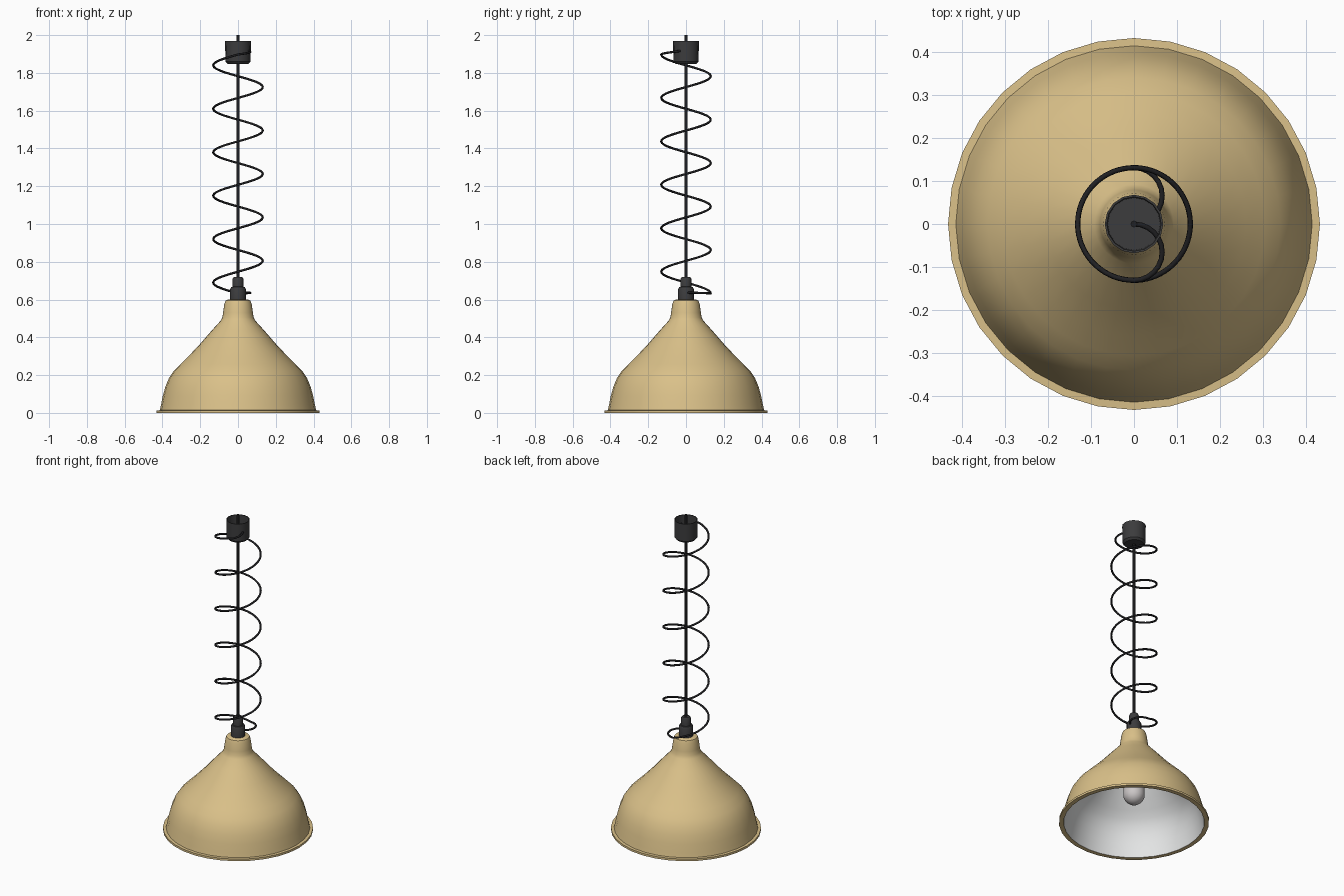
import bpy, bmesh, math

if "Cube" in bpy.data.objects:
    bpy.data.objects.remove(bpy.data.objects["Cube"])


def material(name, rgb):
    m = bpy.data.materials.new(name)
    m.diffuse_color = (*rgb, 1)
    m.use_nodes = True
    m.node_tree.nodes["Principled BSDF"].inputs["Base Color"].default_value = m.diffuse_color
    return m


TAN = material("tan enamel", (0.70, 0.53, 0.25))
WHITE = material("white lining", (0.85, 0.86, 0.86))
GREY = material("dark grey plastic", (0.045, 0.045, 0.047))
BLACK = material("black cable", (0.014, 0.014, 0.016))
GLASS = material("bulb glass", (0.60, 0.57, 0.57))


def lathe(name, profile, sides, mats, inner_from=None, angle=40):
    """Spin (radius, z) points round z; segments from inner_from on use slot 1."""
    bm = bmesh.new()
    rings = []
    for r, z in profile:
        if r == 0:
            rings.append([bm.verts.new((0, 0, z))] * sides)
        else:
            rings.append([bm.verts.new((r * math.cos(2 * math.pi * i / sides),
                                        r * math.sin(2 * math.pi * i / sides), z))
                          for i in range(sides)])
    for k in range(len(rings) - 1):
        a, b = rings[k], rings[k + 1]
        for i in range(sides):
            j = (i + 1) % sides
            f = bm.faces.new(list(dict.fromkeys((a[i], a[j], b[j], b[i]))))
            f.material_index = int(inner_from is not None and k >= inner_from)
    me = bpy.data.meshes.new(name)
    bm.to_mesh(me)
    bm.free()
    for m in mats:
        me.materials.append(m)
    ob = bpy.data.objects.new(name, me)
    bpy.context.collection.objects.link(ob)
    bpy.ops.object.select_all(action='DESELECT')
    ob.select_set(True)
    bpy.context.view_layer.objects.active = ob
    bpy.ops.object.shade_smooth_by_angle(angle=math.radians(angle))
    return ob


def tube(name, points, radius, mat):
    cu = bpy.data.curves.new(name, 'CURVE')
    cu.dimensions = '3D'
    cu.bevel_depth = radius
    cu.bevel_resolution = 2
    cu.use_fill_caps = True
    sp = cu.splines.new('POLY')
    sp.points.add(len(points) - 1)
    for p, co in zip(sp.points, points):
        p.co = (*co, 1)
    sp.use_smooth = True
    cu.materials.append(mat)
    ob = bpy.data.objects.new(name, cu)
    bpy.context.collection.objects.link(ob)
    return ob


# Shade: outer skin, rolled rim, then white inner skin
outer = [(0, 0.60), (0.055, 0.60), (0.066, 0.594), (0.072, 0.578), (0.079, 0.53),
         (0.083, 0.505), (0.092, 0.488), (0.14, 0.435), (0.20, 0.366), (0.26, 0.302),
         (0.305, 0.258), (0.34, 0.222), (0.365, 0.185), (0.384, 0.14),
         (0.398, 0.09), (0.408, 0.04), (0.414, 0.014)]
rim = [(0.432, 0.013), (0.432, 0.0), (0.405, 0.0)]
inner = [(r - 0.010, z - 0.008) for r, z in reversed(outer[1:-1])] + [(0, 0.592)]
shade = outer + rim + inner
lathe("shade", shade[::-1][::-1], 32, [TAN, WHITE], inner_from=len(outer) + len(rim) - 1)
# turn the faces outward
me = bpy.data.objects["shade"].data
bm = bmesh.new()
bm.from_mesh(me)
bmesh.ops.recalc_face_normals(bm, faces=bm.faces)
bm.to_mesh(me)
bm.free()

# Bulb with domed end, and its holder inside the neck
dome = [(0.062 * math.sin(t * math.pi / 12), 0.185 - 0.062 * math.cos(t * math.pi / 12))
        for t in range(7)]
lathe("bulb", [(0, 0.123)] + dome[1:] + [(0.062, 0.34), (0.045, 0.39), (0.03, 0.42), (0, 0.42)],
      24, [GLASS])
lathe("bulb_holder", [(0, 0.41), (0.038, 0.41), (0.038, 0.59), (0, 0.59)], 16, [GREY])

# Stepped cable grip above the shade
lathe("cable_grip", [(0, 0.595), (0.042, 0.595), (0.042, 0.655), (0.036, 0.667),
                     (0.029, 0.668), (0.028, 0.71), (0.022, 0.72), (0, 0.72)], 16, [GREY])

# Ceiling cup, open at the top
lathe("ceiling_cup", [(0, 1.848), (0.056, 1.848), (0.067, 1.860), (0.068, 1.97),
                      (0.063, 1.97), (0.061, 1.864), (0, 1.864)], 16, [GREY])

# Straight cord
tube("cord", [(0, 0, 0.70), (0, 0, 2.0)], 0.008, BLACK)

# Coiled cable: helix whose ends curl in to the axis
R, PITCH = 0.131, 0.23
a0, a1 = 0.5 * math.pi, 11.5 * math.pi
height = lambda a: 0.69 + PITCH * (a - math.pi) / (2 * math.pi)


def curl(start, sign, z_end):
    """Half circle from the helix end to the axis."""
    pts = []
    for k in range(1, 13):
        t = k / 12
        a = start + sign * t * math.pi / 2
        r = R * math.cos(t * math.pi / 2)
        z = height(start) + (z_end - height(start)) * t
        pts.append((r * math.cos(a), r * math.sin(a), z))
    return pts


n = 200
helix = []
for k in range(n + 1):
    a = a0 + (a1 - a0) * k / n
    helix.append((R * math.cos(a), R * math.sin(a), height(a)))
tube("coiled_cable", curl(a0, -1, 0.638)[::-1] + helix + curl(a1, 1, 1.925), 0.006, BLACK)
